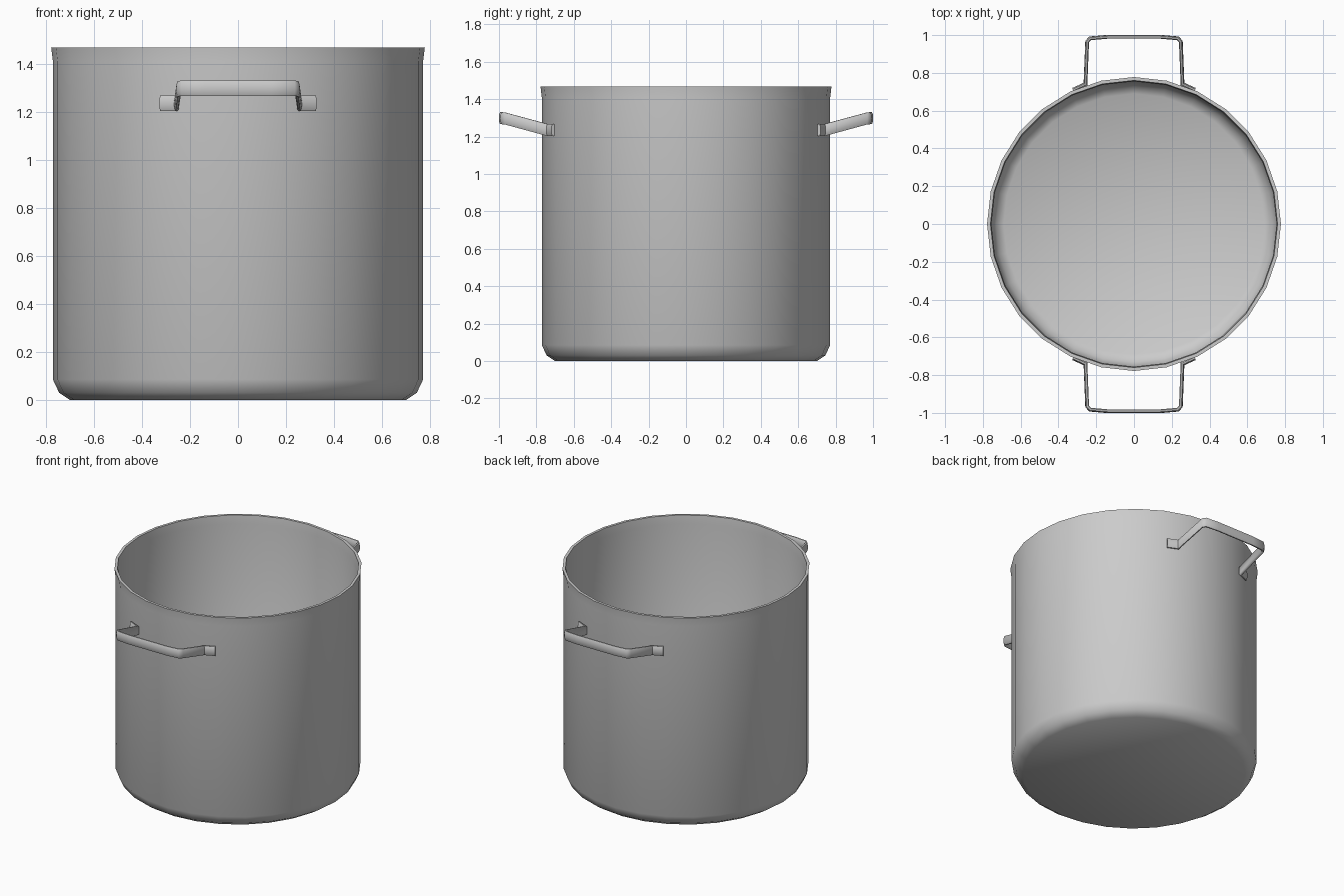
import bpy, bmesh, math
from mathutils import Vector

if "Cube" in bpy.data.objects:
    bpy.data.objects.remove(bpy.data.objects["Cube"])


def finish(name, bm, angle):
    bmesh.ops.recalc_face_normals(bm, faces=bm.faces)
    me = bpy.data.meshes.new(name)
    bm.to_mesh(me)
    bm.free()
    ob = bpy.data.objects.new(name, me)
    bpy.context.collection.objects.link(ob)
    bpy.ops.object.select_all(action='DESELECT')
    ob.select_set(True)
    bpy.context.view_layer.objects.active = ob
    bpy.ops.object.shade_smooth_by_angle(angle=math.radians(angle))
    return ob


def bridge(bm, a, b):
    n = len(a)
    for i in range(n):
        bm.faces.new((a[i], a[(i + 1) % n], b[(i + 1) % n], b[i]))


# Pot body: lathed wall, closed at the outer and inner floor
def lathe(name, profile, sides):
    bm = bmesh.new()
    rings = [[bm.verts.new((r * math.cos(2 * math.pi * i / sides),
                            r * math.sin(2 * math.pi * i / sides), z))
              for i in range(sides)] for r, z in profile]
    for a, b in zip(rings, rings[1:]):
        bridge(bm, a, b)
    bm.faces.new(rings[0])
    bm.faces.new(rings[-1])
    return finish(name, bm, 35)


lathe("pot_body", [(0.70, 0), (0.745, 0.03), (0.771, 0.085), (0.771, 1.41),
                   (0.778, 1.468), (0.76, 1.468), (0.755, 1.41),
                   (0.755, 0.095), (0.73, 0.045), (0.69, 0.02)], 28)


# Handle: flattened D-shaped strap swept along a bent path
def handle(name, side):
    half = [(0.323, 0.710, 1.235), (0.256, 0.740, 1.235),
            (0.247, 0.965, 1.296), (0.232, 0.982, 1.298), (0.14, 0.990, 1.298)]
    path = [Vector((-x, -y, z)) for x, y, z in half]
    path += [Vector((x, -y, z)) for x, y, z in reversed(half)]
    section = [(-0.009, -0.026), (-0.004, -0.032), (0.004, -0.032), (0.009, -0.02),
               (0.011, 0), (0.009, 0.02), (0.004, 0.032), (-0.004, 0.032), (-0.009, 0.026)]
    bm = bmesh.new()
    rings = []
    for i, p in enumerate(path):
        dirs = []
        if i > 0:
            dirs.append((p - path[i - 1]).to_2d().normalized())
        if i < len(path) - 1:
            dirs.append((path[i + 1] - p).to_2d().normalized())
        t = sum(dirs, Vector((0, 0))).normalized()
        miter = 1 / max(0.6, t.dot(dirs[0]))
        n = Vector((t.y, -t.x, 0)) * miter
        ring = []
        for o, dz in section:
            v = p + n * o
            ring.append(bm.verts.new((v.x * side, v.y * side, v.z + dz)))
        rings.append(ring)
    for a, b in zip(rings, rings[1:]):
        bridge(bm, a, b)
    bm.faces.new(rings[0])
    bm.faces.new(rings[-1])
    return finish(name, bm, 50)


handle("front_handle", 1)
handle("back_handle", -1)
